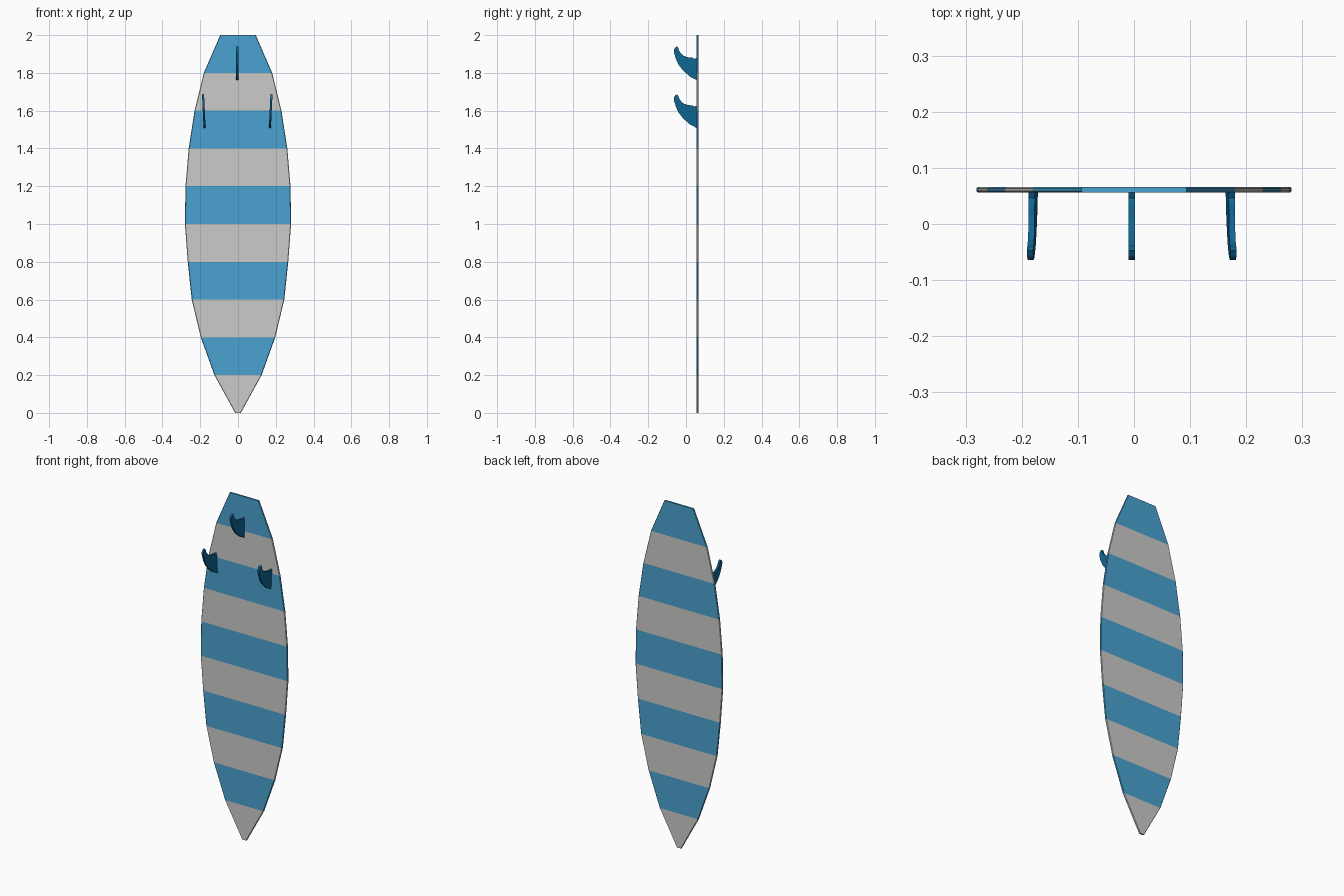
import bpy, bmesh, math
from mathutils import Matrix

if "Cube" in bpy.data.objects:
    bpy.data.objects.remove(bpy.data.objects["Cube"])


def material(name, rgb):
    m = bpy.data.materials.new(name)
    m.diffuse_color = (*rgb, 1)
    m.use_nodes = True
    m.node_tree.nodes["Principled BSDF"].inputs["Base Color"].default_value = m.diffuse_color
    return m


GREY = material("light grey", (0.60, 0.60, 0.59))
BLUE = material("stripe blue", (0.068, 0.36, 0.64))
DARK = material("fin blue", (0.005, 0.135, 0.30))


def finish(bm, name, mats):
    bmesh.ops.recalc_face_normals(bm, faces=bm.faces[:])
    me = bpy.data.meshes.new(name)
    bm.to_mesh(me)
    bm.free()
    for m in mats:
        me.materials.append(m)
    ob = bpy.data.objects.new(name, me)
    bpy.context.collection.objects.link(ob)
    return ob


# Board: half widths every 0.2 up from the nose, lofted with a softened rail
half_widths = [0.015, 0.125, 0.197, 0.245, 0.266, 0.281,
               0.278, 0.261, 0.230, 0.181, 0.094]
Y0, Y1, R = 0.056, 0.066, 0.003
bm = bmesh.new()
rings = []
for i, w in enumerate(half_widths):
    section = [(w - R, Y0), (w, Y0 + R), (w, Y1 - R), (w - R, Y1),
               (R - w, Y1), (-w, Y1 - R), (-w, Y0 + R), (R - w, Y0)]
    rings.append([bm.verts.new((x, y, i * 0.2)) for x, y in section])
for a, b in zip(rings, rings[1:]):
    for k in range(8):
        n = (k + 1) % 8
        bm.faces.new((a[k], a[n], b[n], b[k]))
bm.faces.new(rings[0])
bm.faces.new(rings[-1])
# Stripes alternate with height
for f in bm.faces:
    z = min(max(f.calc_center_median().z, 0.01), 1.99)
    f.material_index = int(z / 0.2) % 2
finish(bm, "board", [GREY, BLUE])

# Fin profile (y, z relative to the fin's middle)
profile = [(0.057, -0.089), (0.021, -0.070), (-0.016, -0.037), (-0.040, -0.006),
           (-0.054, 0.025), (-0.063, 0.055), (-0.064, 0.072), (-0.058, 0.083),
           (-0.047, 0.090), (-0.042, 0.084), (-0.037, 0.068), (-0.027, 0.053),
           (-0.012, 0.040), (0.008, 0.033), (0.035, 0.030), (0.046, 0.024),
           (0.057, 0.029)]
THICK = 0.011


def fin(name, x, z, yaw):
    bm = bmesh.new()
    f = bm.faces.new([bm.verts.new((-THICK / 2, a, b)) for a, b in profile])
    ext = bmesh.ops.extrude_face_region(bm, geom=[f])
    for v in ext["geom"]:
        if isinstance(v, bmesh.types.BMVert):
            v.co.x += THICK
    bm.transform(Matrix.Translation((x, 0, z)) @ Matrix.Rotation(math.radians(yaw), 4, 'Y'))
    finish(bm, name, [DARK])


# One centre fin and a toed-in pair
fin("centre_fin", -0.004, 1.85, 0)
for side, name in ((-1, "left_fin"), (1, "right_fin")):
    fin(name, -0.004 + side * 0.177, 1.597, side * 2.7)
